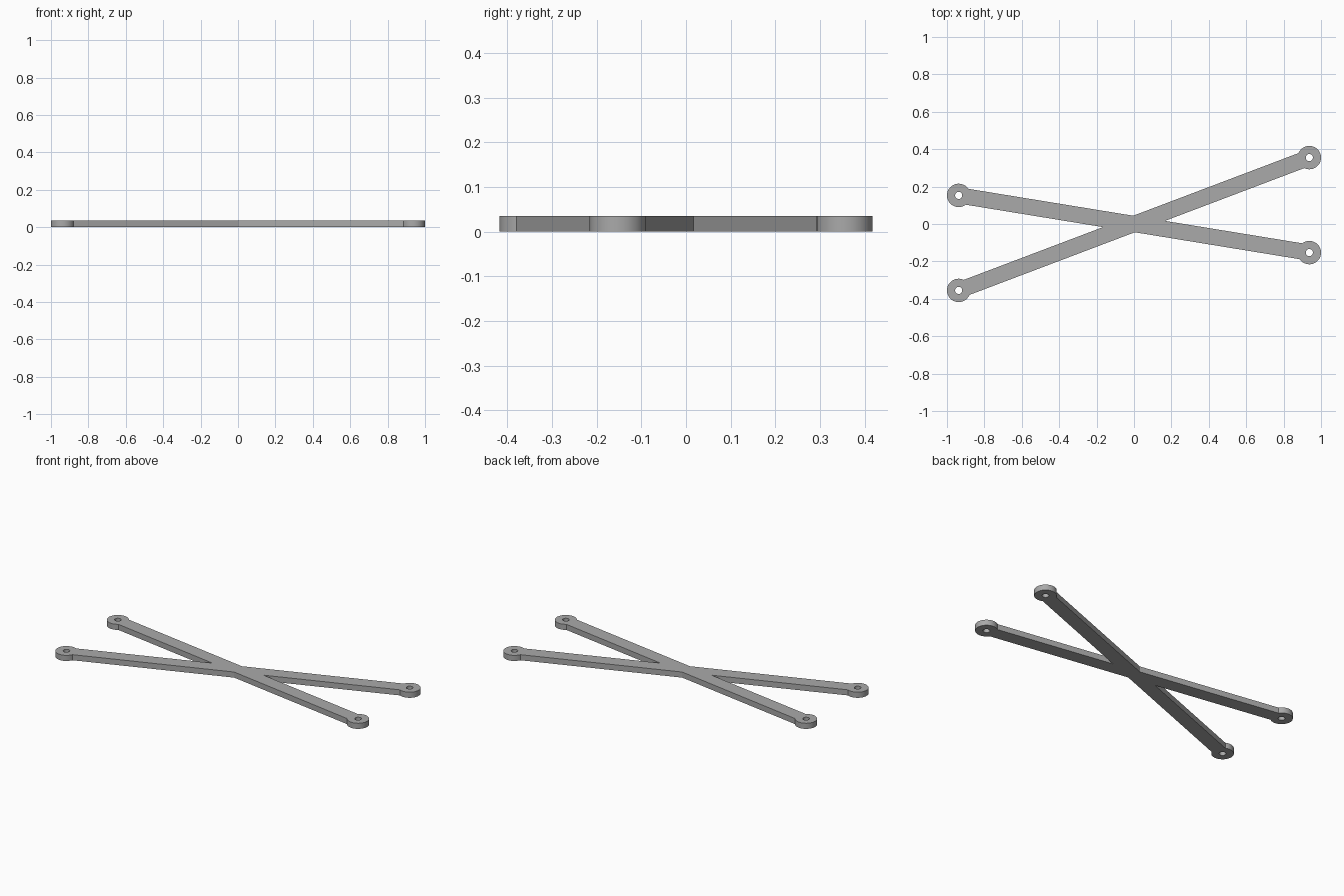
import bpy
import bmesh
from math import sin, cos, asin, atan2, pi, radians
from mathutils import Vector

if "Cube" in bpy.data.objects:
    bpy.data.objects.remove(bpy.data.objects["Cube"], do_unlink=True)

THICK = 0.035       # plate thickness
HALF_W = 0.043      # half width of each arm
EYE_R = 0.0625      # outer radius of the end eyes
HOLE_R = 0.019      # radius of the bolt holes
STEPS = 40

# Plain grey material
grey = bpy.data.materials.new("grey")
grey.use_nodes = True
colour = (0.4, 0.4, 0.4, 1)
grey.diffuse_color = colour
grey.node_tree.nodes["Principled BSDF"].inputs["Base Color"].default_value = colour


def polar(r, a):
    return Vector((r * cos(a), r * sin(a), 0))


def arc(centre, r, start, end, steps):
    return [centre + polar(r, start + (end - start) * i / steps) for i in range(steps + 1)]


# Eye centres, anticlockwise around the crossing
low, high = Vector((0.9375, -0.153, 0)), Vector((0.9375, 0.355, 0))
eyes = [low, high, -low, -high]
angles = [atan2(e.y, e.x) for e in eyes]

# Outline: rounded eye, then the inner corner shared with the next arm
outline = []
spread = pi - asin(HALF_W / EYE_R)
for i, (eye, a) in enumerate(zip(eyes, angles)):
    outline += arc(eye, EYE_R, a - spread, a + spread, STEPS)
    gap = (angles[(i + 1) % len(eyes)] - a) % (2 * pi)
    outline.append(polar(HALF_W / sin(gap / 2), a + gap / 2))

loops = [outline] + [arc(e, HOLE_R, 0, 2 * pi, STEPS)[:-1] for e in eyes]

# Fill the outline around the holes and raise it into a plate
bm = bmesh.new()
edges = []
for loop in loops:
    verts = [bm.verts.new(p) for p in loop]
    edges += [bm.edges.new((v, verts[i - 1])) for i, v in enumerate(verts)]
bmesh.ops.triangle_fill(bm, edges=edges, use_beauty=True, normal=(0, 0, 1))
ext = bmesh.ops.extrude_face_region(bm, geom=bm.faces[:], use_keep_orig=True)
top = [g for g in ext["geom"] if isinstance(g, bmesh.types.BMVert)]
bmesh.ops.translate(bm, verts=top, vec=(0, 0, THICK))
bmesh.ops.recalc_face_normals(bm, faces=bm.faces[:])

mesh = bpy.data.meshes.new("crossed_arms")
bm.to_mesh(mesh)
bm.free()
mesh.materials.append(grey)
plate = bpy.data.objects.new("crossed_arms", mesh)
bpy.context.collection.objects.link(plate)

# Smooth round walls, sharp rims
bpy.context.view_layer.objects.active = plate
plate.select_set(True)
bpy.ops.object.shade_smooth_by_angle(angle=radians(30))
